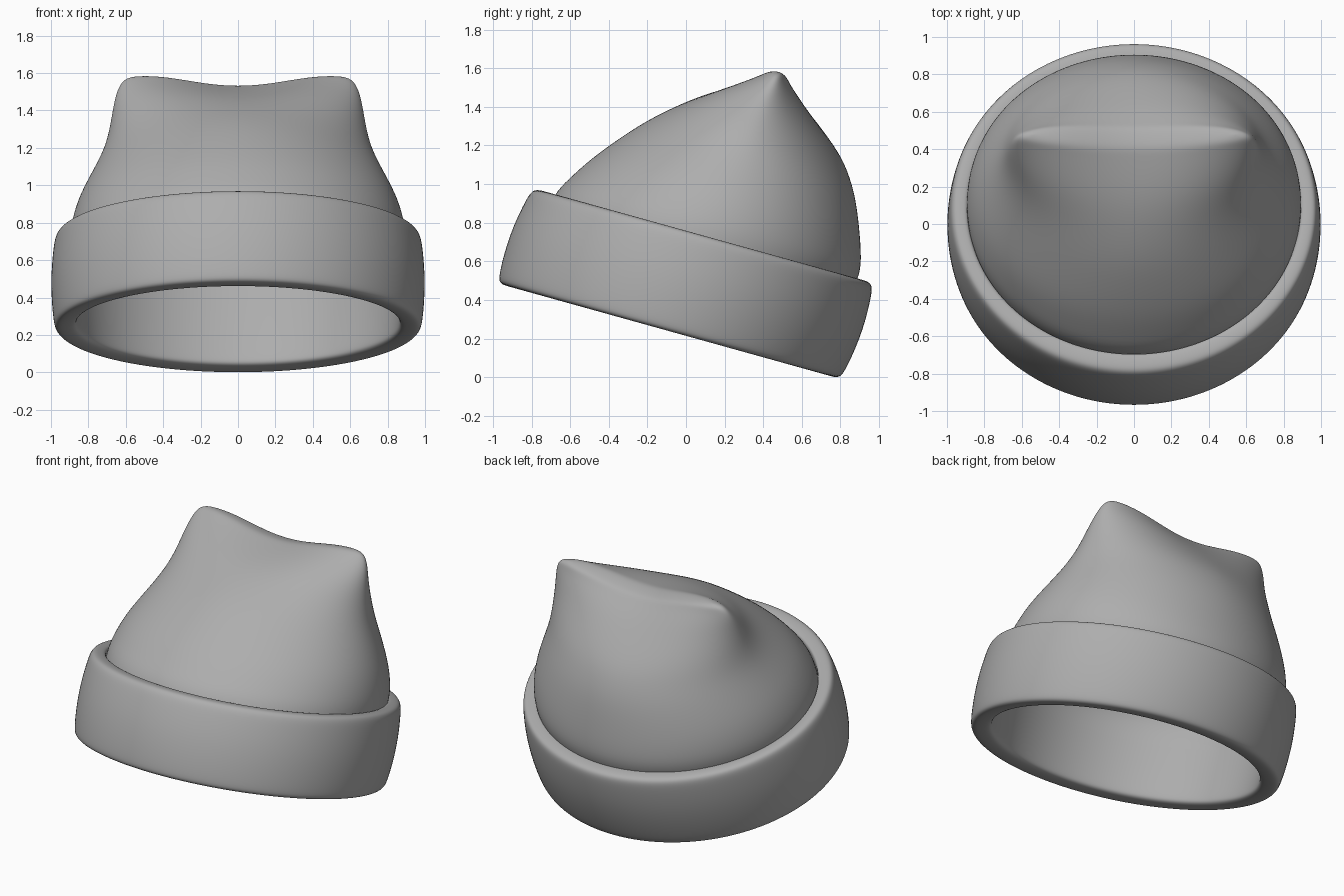
import bpy, bmesh, math
from mathutils import Matrix

if "Cube" in bpy.data.objects:
    bpy.data.objects.remove(bpy.data.objects["Cube"])

N = 48
TILT = Matrix.Translation((0, 0, 0.485)) @ Matrix.Rotation(math.radians(-15.55), 4, 'X')

# Mid grey knit
grey = bpy.data.materials.new("grey_knit")
grey.diffuse_color = (0.42, 0.42, 0.42, 1)
grey.use_nodes = True
grey.node_tree.nodes["Principled BSDF"].inputs["Base Color"].default_value = grey.diffuse_color

def power(c, e):
    return math.copysign(abs(c) ** e, c)

def loft(name, rings, ring_point, cap=False):
    """Skin a stack of rings, then smooth and tilt the part."""
    bm = bmesh.new()
    loops = [[bm.verts.new(ring_point(r, 2 * math.pi * i / N)) for i in range(N)] for r in rings]
    pairs = list(zip(loops, loops[1:])) + ([] if cap else [(loops[-1], loops[0])])
    for a, b in pairs:
        for i in range(N):
            j = (i + 1) % N
            bm.faces.new((a[i], a[j], b[j], b[i]))
    if cap:
        # bridge the two long sides of the last ring across the ridge
        t = loops[-1]
        h = N // 2
        bm.faces.new((t[0], t[1], t[N - 1]))
        for i in range(1, h - 1):
            bm.faces.new((t[i], t[i + 1], t[N - i - 1], t[N - i]))
        bm.faces.new((t[h - 1], t[h], t[h + 1]))
    bmesh.ops.recalc_face_normals(bm, faces=bm.faces)
    bm.transform(TILT)
    me = bpy.data.meshes.new(name)
    bm.to_mesh(me)
    bm.free()
    for p in me.polygons:
        p.use_smooth = True
    me.materials.append(grey)
    ob = bpy.data.objects.new(name, me)
    bpy.context.collection.objects.link(ob)
    sub = ob.modifiers.new("smooth", 'SUBSURF')
    sub.levels = sub.render_levels = 2
    return ob

# Folded brim: closed profile (radius, height) swept round a slight oval
brim = [(0.885, 0.10), (0.875, -0.10), (0.865, -0.215), (0.868, -0.24), (0.885, -0.256),
        (0.95, -0.264), (0.978, -0.254), (0.988, -0.225), (1.0, -0.1), (1.002, 0.05),
        (0.988, 0.2), (0.978, 0.245), (0.96, 0.262), (0.92, 0.264), (0.893, 0.258),
        (0.888, 0.23)]

def brim_point(r, a):
    depth = 0.945 - 1.25 * (1 - r[0])
    return (r[0] * math.cos(a), depth * math.sin(a) + 0.07 * r[1], r[1])

loft("folded_brim", brim, brim_point)

# Crown: (height, half width, front, back, middle sag, section exponent)
crown = [(0.10, 0.885, -0.79, 0.81, 0, 2), (0.26, 0.90, -0.79, 0.86, 0, 2),
         (0.36, 0.888, -0.73, 0.845, 0, 2), (0.49, 0.85, -0.65, 0.80, 0, 2),
         (0.65, 0.77, -0.52, 0.735, 0, 1.95), (0.76, 0.72, -0.42, 0.67, 0, 1.9),
         (0.87, 0.69, -0.31, 0.59, 0.01, 1.85), (1.00, 0.67, -0.17, 0.45, 0.03, 1.85),
         (1.09, 0.652, -0.04, 0.345, 0.045, 1.9), (1.15, 0.625, 0.06, 0.26, 0.055, 2.1),
         (1.176, 0.59, 0.10, 0.23, 0.062, 2.4), (1.184, 0.54, 0.135, 0.20, 0.062, 2.4)]

def crown_point(r, a):
    v, w, f, b, sag, n = r
    x = w * power(math.cos(a), 2 / n)
    y = (f + b) / 2 + (b - f) / 2 * power(math.sin(a), 2 / n)
    dip = 0.5 + 0.5 * math.cos(math.pi * min(1, abs(x) / 0.53))
    return (x, y, v - sag * dip)

loft("eared_crown", crown, crown_point, cap=True)
